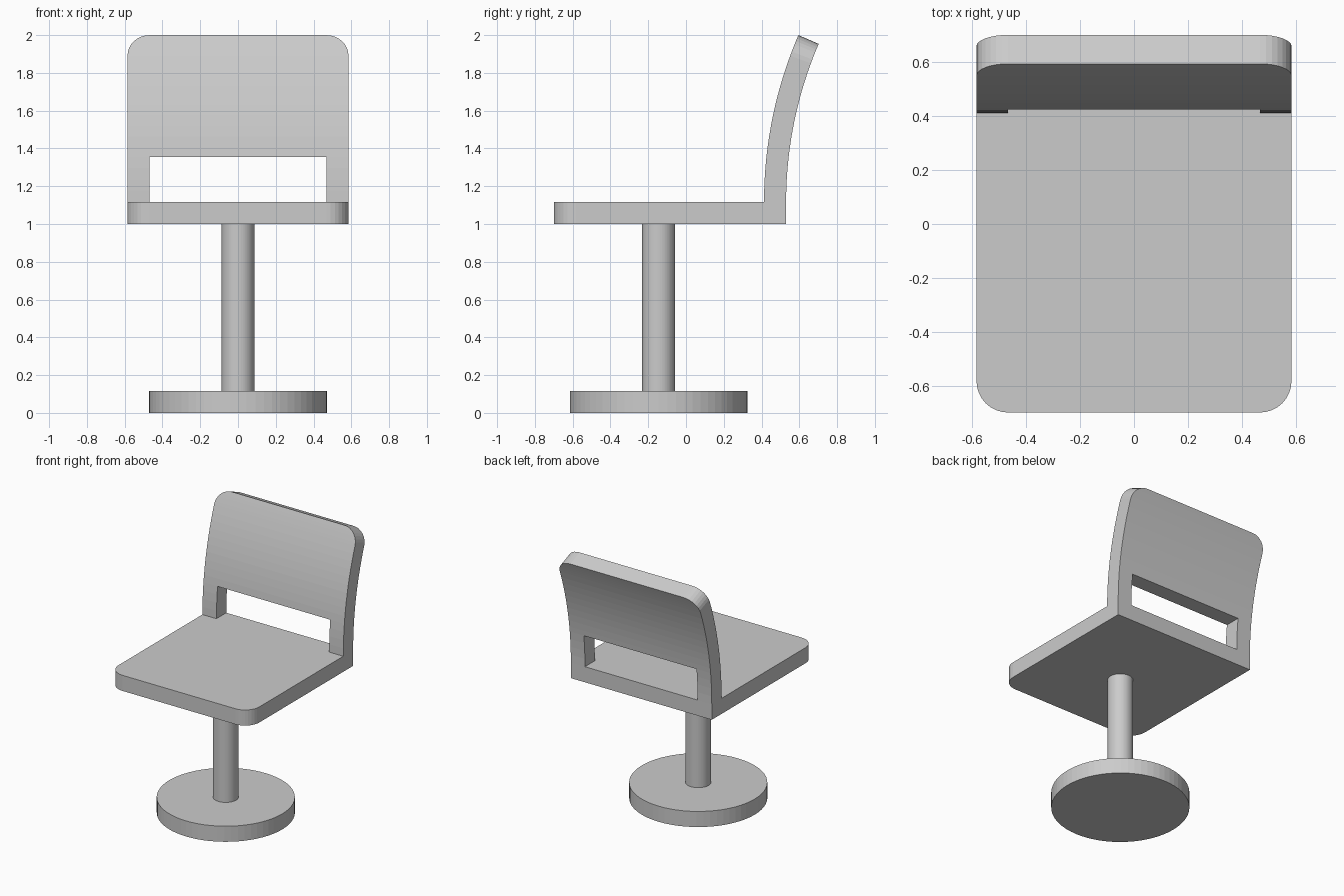
import bpy, bmesh
from math import sin, cos, asin, radians

if "Cube" in bpy.data.objects:
    bpy.data.objects.remove(bpy.data.objects["Cube"])

T = 0.117                  # slab thickness, also corner radius
W, C = 0.585, 0.468        # half width outside, half width of the slot
SEAT_Z, FRONT, REAR = 1.0, -0.70, 0.53
TOP = SEAT_Z + T
R_IN = 2.232               # radius of the front surface of the backrest
R_OUT = R_IN - T
END = radians(23.3)        # lean at the top of the backrest
SLOT = 0.238               # slot height


def cylinder(name, radius, z0, z1, sides=64):
    bpy.ops.mesh.primitive_cylinder_add(vertices=sides, radius=radius, depth=z1 - z0,
                                        location=(0, -0.145, (z0 + z1) / 2))
    bpy.context.object.name = name


def back_row(w, a_in, a_out=None):
    """Cross-section of the backrest at a lean angle."""
    a_out = a_in if a_out is None else a_out
    cy = REAR + R_OUT
    return (w, (cy - R_OUT * cos(a_out), TOP + R_OUT * sin(a_out)),
            (cy - R_IN * cos(a_in), TOP + R_IN * sin(a_in)))


# base and post
cylinder("base", 0.47, 0, T)
cylinder("post", 0.087, T, SEAT_Z)

# rows swept from seat front to backrest top: (half width, outer yz, inner yz)
N = 8
steps = [radians(90 * i / N) for i in range(N + 1)]
rows = []
for a in steps:
    y = FRONT + T * (1 - cos(a))
    rows.append((C + T * sin(a), (y, SEAT_Z), (y, TOP)))
rows.append((W, (REAR, SEAT_Z), (REAR - T, TOP)))
slot_start = len(rows)
s_in, s_out = asin(SLOT / R_IN), asin(SLOT / R_OUT)
for i in range(5):
    rows.append(back_row(W, s_in * i / 4, s_out * i / 4))
slot_end = len(rows) - 1
corner = END - T / R_IN
for i in range(1, 11):
    rows.append(back_row(W, s_in + (corner - s_in) * i / 10))
for a in reversed(steps[:-1]):
    rows.append(back_row(C + T * sin(a), END - T / R_IN * (1 - cos(a))))

# seat and backrest in one continuous shell, open at the slot
bm = bmesh.new()
grid = []
for w, outer, inner in rows:
    grid.append([[bm.verts.new((x, *p)) for p in (outer, inner)] for x in (-w, -C, C, w)])


def filled(i, j):
    inside = 0 <= i < len(rows) - 1 and 0 <= j < 3
    return inside and not (j == 1 and slot_start <= i < slot_end)


for i in range(len(rows) - 1):
    for j in range(3):
        if not filled(i, j):
            continue
        quad = [grid[i][j], grid[i][j + 1], grid[i + 1][j + 1], grid[i + 1][j]]
        for k in (0, 1):
            bm.faces.new([q[k] for q in quad])
        for k, (di, dj) in enumerate(((-1, 0), (0, 1), (1, 0), (0, -1))):
            if not filled(i + di, j + dj):
                a, b = quad[k], quad[(k + 1) % 4]
                bm.faces.new((a[0], b[0], b[1], a[1]))
bmesh.ops.remove_doubles(bm, verts=bm.verts[:], dist=1e-5)
bmesh.ops.recalc_face_normals(bm, faces=bm.faces[:])
mesh = bpy.data.meshes.new("seat_and_backrest")
bm.to_mesh(mesh)
bm.free()
bpy.context.collection.objects.link(bpy.data.objects.new("seat_and_backrest", mesh))
